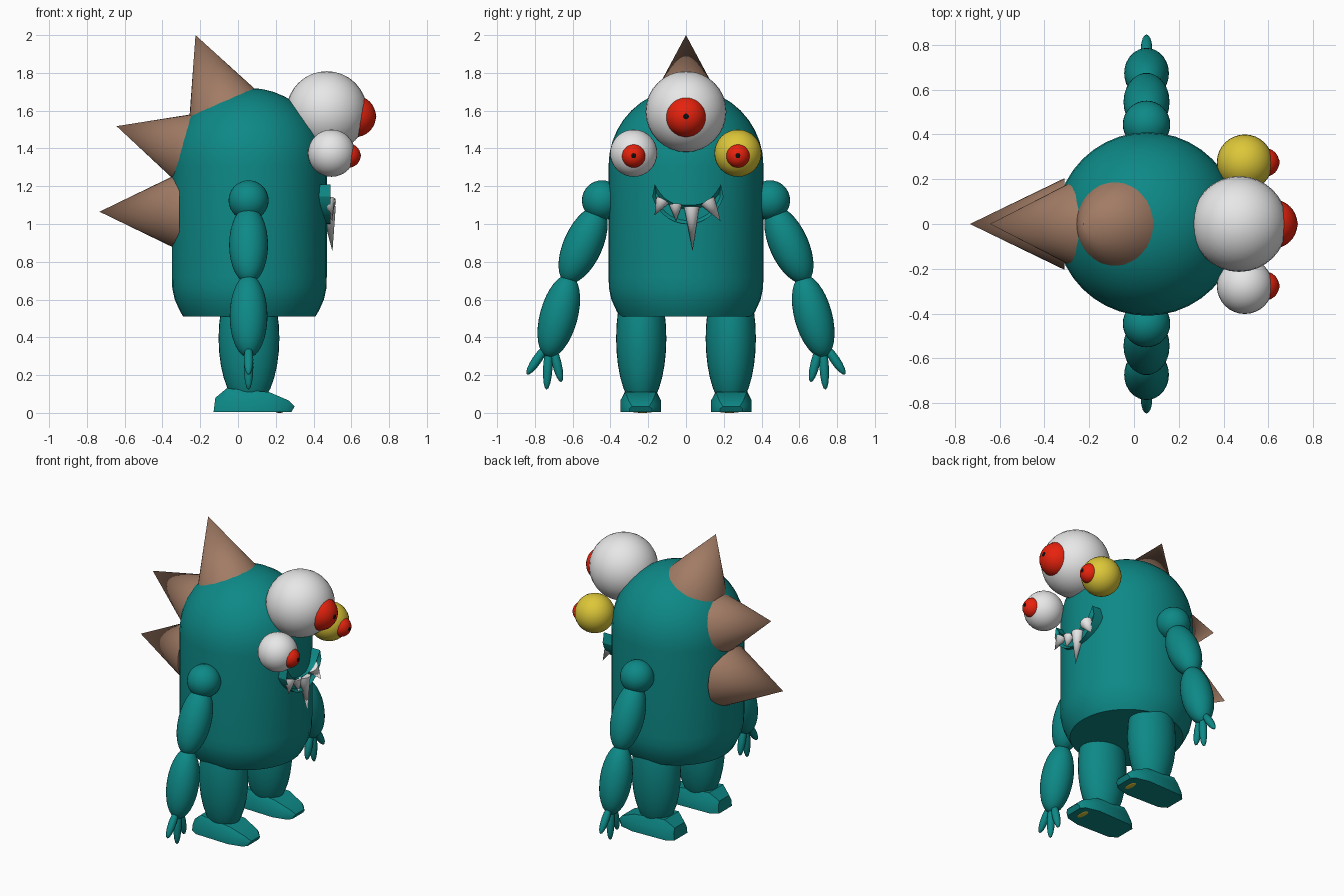
import bpy, bmesh, math
from mathutils import Vector

if "Cube" in bpy.data.objects:
    bpy.data.objects.remove(bpy.data.objects["Cube"])


def material(name, rgb):
    m = bpy.data.materials.new(name)
    m.diffuse_color = (*rgb, 1)
    m.use_nodes = True
    m.node_tree.nodes["Principled BSDF"].inputs["Base Color"].default_value = m.diffuse_color
    return m


TEAL = material("teal", (0.004, 0.25, 0.24))
WHITE = material("white", (0.8, 0.8, 0.8))
YELLOW = material("yellow", (0.72, 0.57, 0.04))
RED = material("red", (0.8, 0.016, 0.004))
BLACK = material("black", (0.004, 0.004, 0.004))
BROWN = material("brown", (0.36, 0.2, 0.13))
CX = 0.06  # body axis


def finish(bm, name, mat, angle=40):
    bmesh.ops.recalc_face_normals(bm, faces=bm.faces)
    me = bpy.data.meshes.new(name)
    bm.to_mesh(me)
    bm.free()
    me.materials.append(mat)
    ob = bpy.data.objects.new(name, me)
    bpy.context.collection.objects.link(ob)
    bpy.ops.object.select_all(action='DESELECT')
    ob.select_set(True)
    bpy.context.view_layer.objects.active = ob
    bpy.ops.object.shade_smooth_by_angle(angle=math.radians(angle))
    return ob


def ellipsoid(name, mat, center, radii, axis=(0, 0, 1), seg=32):
    """Ellipsoid whose local z points along axis."""
    bm = bmesh.new()
    bmesh.ops.create_uvsphere(bm, u_segments=seg, v_segments=seg // 2, radius=1)
    bmesh.ops.scale(bm, vec=radii, verts=bm.verts)
    ob = finish(bm, name, mat)
    ob.location = center
    ob.rotation_euler = Vector((0, 0, 1)).rotation_difference(Vector(axis)).to_euler()
    return ob


def limb(name, a, b, r, seg=32):
    a, b = Vector(a), Vector(b)
    return ellipsoid(name, TEAL, (a + b) / 2, (r, r, (b - a).length / 2), b - a, seg)


def cone(name, mat, base, tip, r, seg=32):
    base, tip = Vector(base), Vector(tip)
    d = tip - base
    bm = bmesh.new()
    bmesh.ops.create_cone(bm, cap_ends=True, segments=seg, radius1=r, radius2=0, depth=d.length)
    ob = finish(bm, name, mat, 50)
    ob.location = (base + tip) / 2
    ob.rotation_euler = Vector((0, 0, 1)).rotation_difference(d).to_euler()
    return ob


# body: lathed capsule with a flat bottom
profile = [(0, 0.51), (0.35, 0.51), (0.368, 0.54), (0.395, 0.60), (0.408, 0.66), (0.41, 0.72), (0.41, 1.31)]
profile += [(0.41 * math.cos(a), 1.31 + 0.41 * math.sin(a))
            for a in [math.pi / 2 * i / 10 for i in range(1, 11)]]
bm = bmesh.new()
vs = [bm.verts.new((CX + r, 0, z)) for r, z in profile]
edges = [bm.edges.new(p) for p in zip(vs, vs[1:])]
bmesh.ops.spin(bm, geom=vs + edges, cent=(CX, 0, 0), axis=(0, 0, 1),
               angle=2 * math.pi, steps=40, use_merge=True)
bmesh.ops.remove_doubles(bm, verts=bm.verts, dist=1e-4)
finish(bm, "body", TEAL)

# back spikes: three equal cones
for i, (base, tip) in enumerate([((-0.069, 1.61), (-0.225, 2.0)),
                                 ((-0.241, 1.395), (-0.643, 1.518)),
                                 ((-0.31, 1.065), (-0.733, 1.065))]):
    cone(f"back_spike_{i + 1}", BROWN, (base[0], 0, base[1]), (tip[0], 0, tip[1]), 0.205)


# eyes: ball, bulging iris and small pupil
def eye(name, mat, y, x, z, r, iris_x, iris_z, iris_r, pupil_r):
    ellipsoid(name + "_ball", mat, (x, y, z), (r, r, r))
    ellipsoid(name + "_iris", RED, (iris_x, y, iris_z), (iris_r,) * 3)
    ellipsoid(name + "_pupil", BLACK, (iris_x + iris_r - pupil_r + 0.002, y, iris_z),
              (pupil_r,) * 3, seg=16)


eye("middle_eye", WHITE, 0, 0.47, 1.595, 0.214, 0.62, 1.57, 0.11, 0.04)
eye("right_eye", WHITE, -0.277, 0.495, 1.375, 0.125, 0.585, 1.362, 0.064, 0.03)
eye("left_eye", YELLOW, 0.275, 0.495, 1.375, 0.125, 0.585, 1.362, 0.064, 0.03)

# mouth: crescent block with a recessed front
bm = bmesh.new()
N = 14
low, up = [], []
for i in range(N + 1):
    t = 2 * i / N - 1
    a = math.radians(75) * t
    low.append(bm.verts.new((0.49, 0.01 + 0.195 * math.sin(a), 1.195 - 0.195 * math.cos(a))))
    up.append(bm.verts.new((0.49, 0.01 + 0.175 * t, 1.10 + 0.11 * abs(t) ** 3)))
front = [bm.faces.new((low[i], low[i + 1], up[i + 1], up[i])) for i in range(N)]
ext = bmesh.ops.extrude_face_region(bm, geom=front, use_keep_orig=True)
bmesh.ops.translate(bm, vec=(-0.11, 0, 0),
                    verts=[g for g in ext['geom'] if isinstance(g, bmesh.types.BMVert)])
bmesh.ops.recalc_face_normals(bm, faces=bm.faces)
front = [f for f in bm.faces if f.calc_center_median().x > 0.485]
bmesh.ops.inset_region(bm, faces=front, thickness=0.018, depth=-0.02)
finish(bm, "mouth", TEAL, 30)

# teeth
for i, (by, bz, ty, tz, r) in enumerate([(-0.125, 1.125, -0.167, 1.045, 0.036),
                                         (-0.055, 1.10, -0.053, 1.015, 0.034),
                                         (0.03, 1.09, 0.035, 0.855, 0.04),
                                         (0.115, 1.12, 0.183, 1.015, 0.042)]):
    cone(f"tooth_{i + 1}", WHITE, (0.478, by, bz), (0.50, ty, tz), r, 16)

# mirrored limbs
for side, s in (("right", -1), ("left", 1)):
    ellipsoid(side + "_shoulder", TEAL, (0.056, s * 0.445, 1.125), (0.106,) * 3)
    limb(side + "_upper_arm", (0.056, s * 0.455, 1.09), (0.056, s * 0.635, 0.69), 0.103)
    limb(side + "_forearm", (0.056, s * 0.615, 0.73), (0.056, s * 0.732, 0.295), 0.1)
    for i, (y0, z0, y1, z1) in enumerate([(0.735, 0.36, 0.842, 0.203),
                                          (0.725, 0.36, 0.738, 0.123),
                                          (0.708, 0.36, 0.66, 0.163)]):
        limb(f"{side}_finger_{i + 1}", (0.056, s * y0, z0), (0.056, s * y1, z1), 0.025, 16)
    ellipsoid(side + "_leg", TEAL, (0.058, s * 0.237, 0.395), (0.161, 0.133, 0.375))

    # foot: loft of sections (x bottom, x top, half width, height)
    bm = bmesh.new()
    rings = []
    for xb, xt, w, h in [(-0.13, -0.12, 0.07, 0.08), (-0.08, -0.06, 0.1, 0.13),
                         (0.165, 0.165, 0.108, 0.11), (0.26, 0.27, 0.085, 0.065),
                         (0.28, 0.30, 0.06, 0.035)]:
        pts = [(-w, 0.004), (-w, h * 0.6), (-w * 0.75, h), (w * 0.75, h), (w, h * 0.6), (w, 0.004)]
        rings.append([bm.verts.new((xb + (xt - xb) * z / h, s * 0.24 + y, z)) for y, z in pts])
    for a, b in zip(rings, rings[1:]):
        for j in range(6):
            k = (j + 1) % 6
            bm.faces.new((a[j], a[k], b[k], b[j]))
    bm.faces.new(rings[0])
    bm.faces.new(rings[-1])
    finish(bm, side + "_foot", TEAL, 35)
    # small yellow patch under the toes
    ellipsoid(side + "_sole_patch", YELLOW, (0.22, s * 0.23, 0.005), (0.02, 0.05, 0.005), seg=16)
